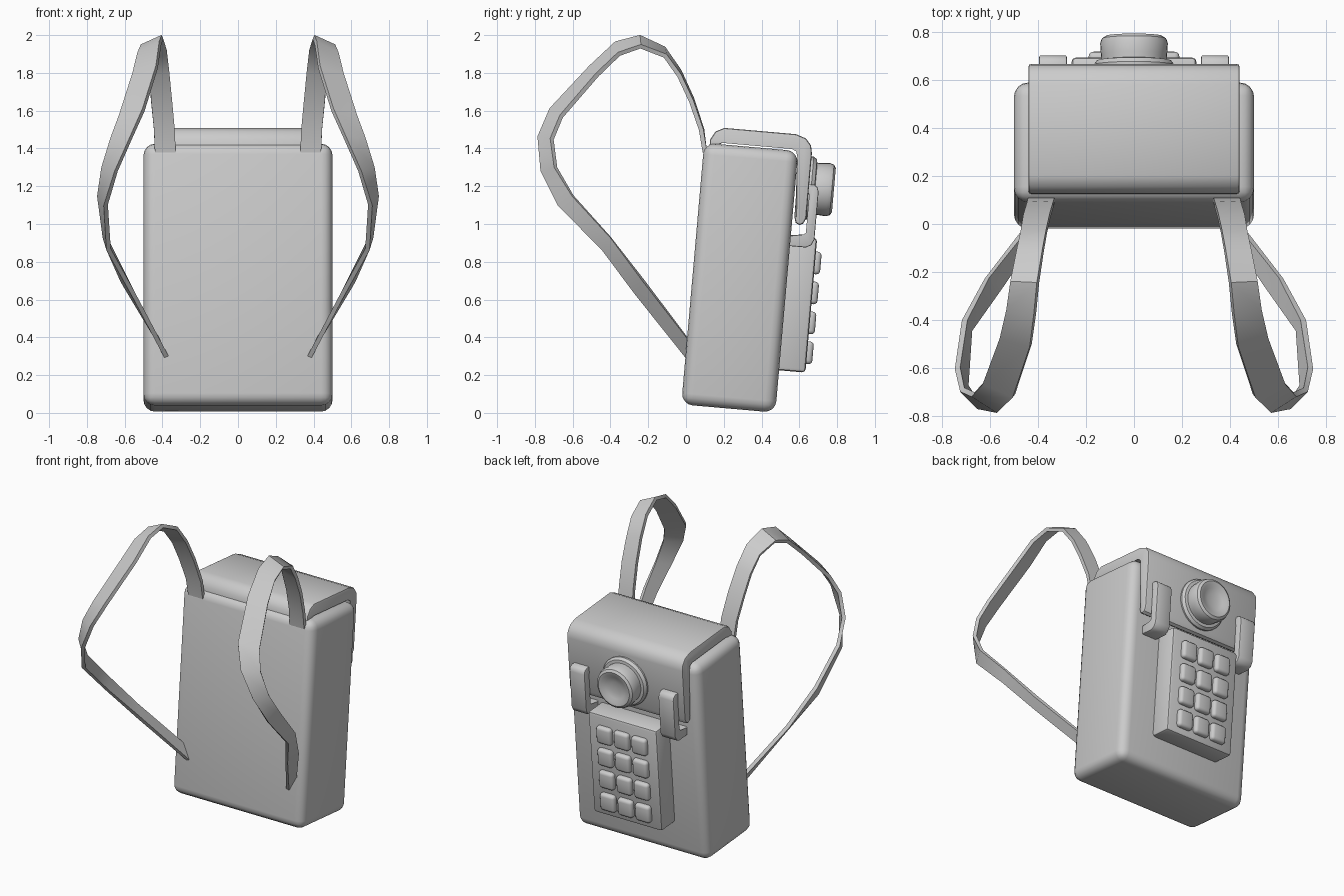
import bpy, bmesh, math
from mathutils import Vector, Matrix

if "Cube" in bpy.data.objects:
    bpy.data.objects.remove(bpy.data.objects["Cube"])

# The pack leans back 5 degrees; parts are built upright then leaned
LEAN = Matrix.Translation((0, -0.025, 0.045)) @ Matrix.Rotation(math.radians(-5), 4, 'X')


def finish(name, bm, matrix=LEAN, angle=35):
    bmesh.ops.recalc_face_normals(bm, faces=bm.faces[:])
    bm.transform(matrix)
    mesh = bpy.data.meshes.new(name)
    bm.to_mesh(mesh)
    bm.free()
    obj = bpy.data.objects.new(name, mesh)
    bpy.context.collection.objects.link(obj)
    bpy.ops.object.select_all(action='DESELECT')
    obj.select_set(True)
    bpy.context.view_layer.objects.active = obj
    bpy.ops.object.shade_smooth_by_angle(angle=math.radians(angle))
    return obj


def add_box(bm, lo, hi, bevel, segments):
    lo, hi = Vector(lo), Vector(hi)
    m = Matrix.Translation((lo + hi) / 2) @ Matrix.Diagonal((*(hi - lo), 1))
    verts = bmesh.ops.create_cube(bm, size=1, matrix=m)['verts']
    edges = list({e for v in verts for e in v.link_edges})
    bmesh.ops.bevel(bm, geom=edges, offset=bevel, segments=segments,
                    profile=0.5, affect='EDGES')


def add_extrusion(bm, profile, x0, x1, bevel):
    a = [bm.verts.new((x0, d, h)) for d, h in profile]
    b = [bm.verts.new((x1, d, h)) for d, h in profile]
    n = len(profile)
    caps = [bm.faces.new(a), bm.faces.new(b[::-1])]
    for i in range(n):
        j = (i + 1) % n
        bm.faces.new((a[j], a[i], b[i], b[j]))
    edges = [e for f in caps for e in f.edges]
    bmesh.ops.bevel(bm, geom=edges, offset=bevel, segments=2,
                    profile=0.5, affect='EDGES')


# Main bag
bm = bmesh.new()
add_box(bm, (-0.5, 0, 0), (0.5, 0.5, 1.39), 0.06, 4)
finish("bag_body", bm)

# Lid folding over the top and down the back
bm = bmesh.new()
add_extrusion(bm, [(0.03, 1.37), (0.03, 1.41), (0.055, 1.455), (0.10, 1.478),
                   (0.48, 1.478), (0.535, 1.46), (0.565, 1.425), (0.573, 1.385),
                   (0.573, 1.04), (0.56, 1.01), (0.54, 1.0), (0.52, 1.01),
                   (0.51, 1.04), (0.51, 1.36), (0.50, 1.395), (0.47, 1.41),
                   (0.09, 1.41), (0.06, 1.37)], -0.44, 0.44, 0.012)
finish("lid_flap", bm)

# Back pocket panel
bm = bmesh.new()
add_box(bm, (-0.26, 0.46, 0.225), (0.26, 0.64, 0.94), 0.018, 2)
finish("pocket_panel", bm)

# Keypad: 3 columns by 4 rows
bm = bmesh.new()
for col in (-1, 0, 1):
    for row in range(4):
        x, h = col * 0.133, 0.331 + row * 0.159
        add_box(bm, (x - 0.056, 0.62, h - 0.06), (x + 0.056, 0.671, h + 0.06), 0.02, 3)
finish("keypad_buttons", bm, angle=50)

# Round knob with a dished face, turned about the depth axis
bm = bmesh.new()
profile = [(0, 0.55), (0.165, 0.55), (0.168, 0.585), (0.155, 0.603), (0.136, 0.606),
           (0.138, 0.63), (0.141, 0.675), (0.134, 0.695), (0.118, 0.706),
           (0.098, 0.702), (0.075, 0.69), (0.04, 0.682), (0, 0.68)]
pts = [bm.verts.new((r, d, 0)) for r, d in profile]
edges = [bm.edges.new(p) for p in zip(pts, pts[1:])]
bmesh.ops.spin(bm, geom=pts + edges, cent=(0, 0, 0), axis=(0, 1, 0),
               angle=math.tau, steps=32, use_duplicate=False)
bmesh.ops.remove_doubles(bm, verts=bm.verts[:], dist=0.0005)
finish("round_knob", bm, LEAN @ Matrix.Translation((0, 0, 1.2)))

# J-shaped clips on each side of the lid
CLIP = [(0.49, 0.885), (0.585, 0.885), (0.612, 0.90), (0.626, 0.93), (0.626, 1.185),
        (0.618, 1.208), (0.60, 1.22), (0.56, 1.22), (0.56, 1.18), (0.585, 1.17),
        (0.585, 0.96), (0.57, 0.945), (0.49, 0.945)]
for side, label in ((-1, "left"), (1, "right")):
    bm = bmesh.new()
    x0, x1 = sorted((side * 0.28, side * 0.395))
    add_extrusion(bm, CLIP, x0, x1, 0.007)
    finish("clip_" + label, bm)

# Shoulder straps: a twisting ribbon given by its two edges
OUTER = [(.33, .10, 1.38), (.335, .085, 1.5), (.35, .033, 1.66), (.365, -.035, 1.81),
         (.38, -.118, 1.93), (.40, -.245, 1.99), (.412, -.37, 1.957),
         (.43, -.505, 1.83), (.50, -.715, 1.605), (.565, -.777, 1.46),
         (.645, -.762, 1.28), (.70, -.675, 1.10), (.685, -.445, .865),
         (.56, -.273, .64), (.37, .01, .28)]
INNER = [(.44, .10, 1.38), (.445, .08, 1.5), (.46, .028, 1.65), (.47, -.035, 1.785),
         (.485, -.11, 1.89), (.51, -.24, 1.94), (.527, -.355, 1.90),
         (.555, -.47, 1.79), (.625, -.66, 1.57), (.67, -.71, 1.45),
         (.715, -.69, 1.30), (.735, -.60, 1.15), (.705, -.40, .93),
         (.612, -.225, .70), (.42, .02, .38)]
for side, label in ((-1, "left"), (1, "right")):
    bm = bmesh.new()
    out, inn = [Vector(p) for p in OUTER], [Vector(p) for p in INNER]
    rings = []
    for i, (o, n) in enumerate(zip(out, inn)):
        a, b = max(i - 1, 0), min(i + 1, len(out) - 1)
        tangent = out[b] + inn[b] - out[a] - inn[a]
        off = tangent.cross(n - o).normalized() * 0.012
        rings.append([bm.verts.new(p) for p in (o + off, n + off, n - off, o - off)])
    for r, s in zip(rings, rings[1:]):
        for k in range(4):
            m = (k + 1) % 4
            bm.faces.new((r[k], r[m], s[m], s[k]))
    bm.faces.new(rings[0])
    bm.faces.new(rings[-1][::-1])
    bm.transform(Matrix.Diagonal((side, 1, 1, 1)))
    finish("strap_" + label, bm, Matrix.Identity(4))
